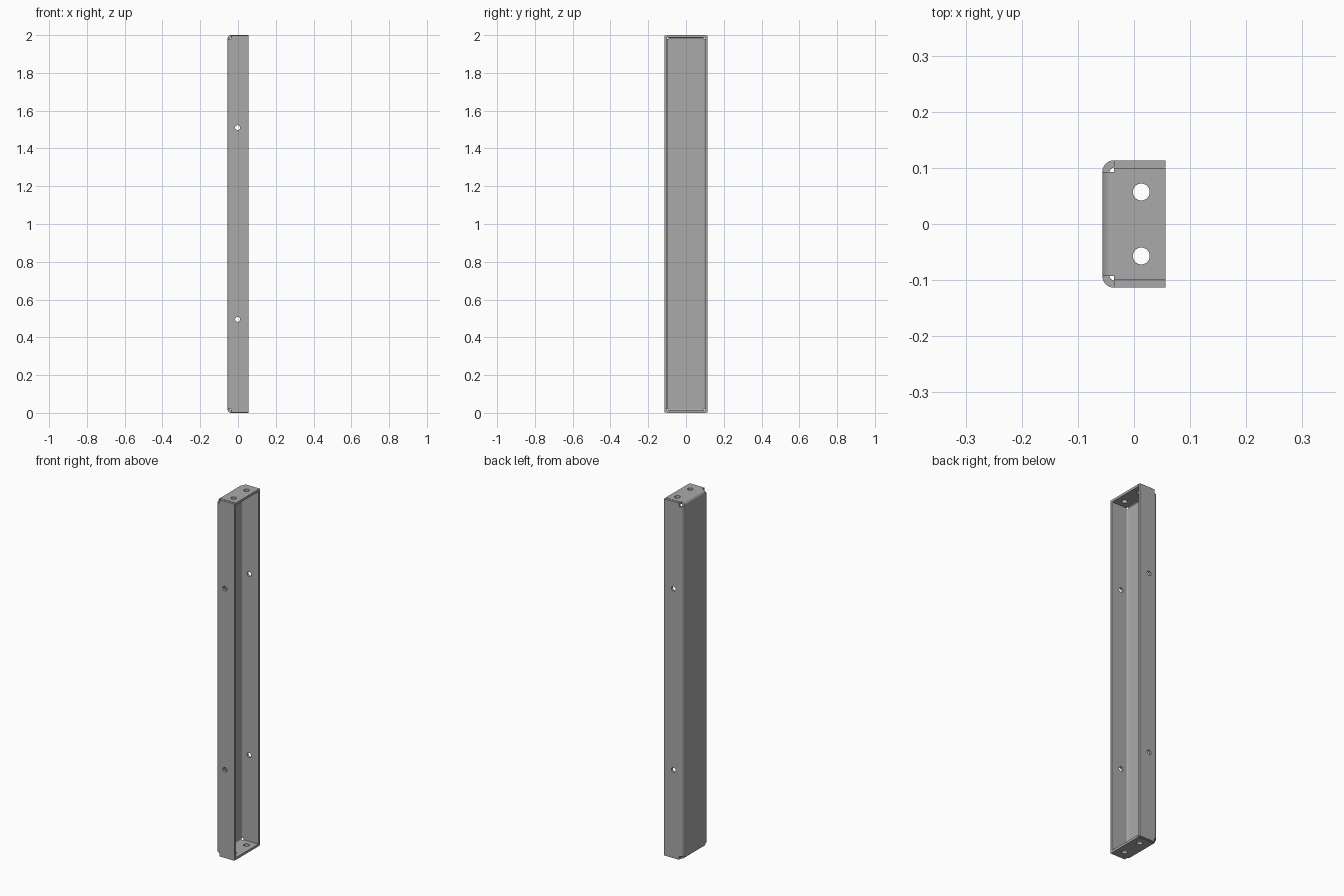
import bpy, bmesh
from math import sin, cos, pi
from mathutils import Matrix, Vector

cube = bpy.data.objects.get("Cube")
if cube:
    bpy.data.objects.remove(cube)

# Overall half sizes, sheet thickness and bend radii
HX, HY, HZ = 0.0565, 0.1135, 1.0
THICK, R_OUT = 0.013, 0.021
R_IN = R_OUT - THICK
XC = -HX + R_OUT                 # bend axis position
WY, WZ = HY - R_OUT, HZ - R_OUT  # half size of the flat web
STEPS = 8

steel = bpy.data.materials.new("grey steel")
steel.use_nodes = True
grey = (0.4, 0.4, 0.4, 1)
steel.diffuse_color = grey
steel.node_tree.nodes["Principled BSDF"].inputs["Base Color"].default_value = grey


def make_object(name, bm):
    mesh = bpy.data.meshes.new(name)
    bm.to_mesh(mesh)
    bm.free()
    obj = bpy.data.objects.new(name, mesh)
    bpy.context.collection.objects.link(obj)
    return obj


def add_face(bm, points):
    return bm.faces.new([bm.verts.new(p) for p in points])


def add_flange(bm, place, flat, bend_half, tip_half):
    """Rounded bend from the web edge, then a flat flange with shoulders."""
    arc = [(XC - R_IN * cos(a), flat + R_IN * sin(a))
           for a in (i * pi / 2 / STEPS for i in range(STEPS + 1))]
    for (x0, u0), (x1, u1) in zip(arc, arc[1:]):
        add_face(bm, [place(x0, u0, -bend_half), place(x0, u0, bend_half),
                      place(x1, u1, bend_half), place(x1, u1, -bend_half)])
    u = flat + R_IN
    add_face(bm, [place(XC, u, -bend_half), place(XC, u, bend_half),
                  place(XC, u, tip_half), place(HX, u, tip_half),
                  place(HX, u, -tip_half), place(XC, u, -tip_half)])


# Inner skin of the folded sheet: web, two side flanges, two end flanges
bm = bmesh.new()
xw = -HX + THICK
web = add_face(bm, [(xw, -WY, HZ - WZ), (xw, WY, HZ - WZ),
                    (xw, WY, HZ + WZ), (xw, -WY, HZ + WZ)])
for s in (-1, 1):
    add_flange(bm, lambda x, u, w: (x, s * u, HZ + w), WY, WZ, HZ - 0.001)
    add_flange(bm, lambda x, u, w: (x, w, HZ + s * u), WZ, WY, HY - THICK - 0.001)
bmesh.ops.remove_doubles(bm, verts=bm.verts[:], dist=1e-5)
bmesh.ops.recalc_face_normals(bm, faces=bm.faces[:])
web = min(bm.faces, key=lambda f: f.calc_center_median().x)
web.normal_update()
if web.normal.x > 0:
    bmesh.ops.reverse_faces(bm, faces=bm.faces[:])
channel = make_object("folded_channel", bm)
channel.data.materials.append(steel)

# Drills: through both side flanges, and through both end flanges
bm = bmesh.new()


def add_drill(centre, radius, depth, turn):
    bmesh.ops.create_cone(bm, cap_ends=True, segments=32, radius1=radius,
                          radius2=radius, depth=depth,
                          matrix=Matrix.Translation(Vector(centre)) @ turn)


for z in (0.495, 1.51):
    add_drill((-0.002, 0, z), 0.013, 0.4, Matrix.Rotation(pi / 2, 4, "X"))
for y in (-0.057, 0.057):
    for z in (0, 2):
        add_drill((0.013, y, z), 0.015, 0.1, Matrix.Identity(4))
drills = make_object("hole_cutter", bm)
drills.hide_render = True

# Thicken outwards, cut the holes and bake the result
solid = channel.modifiers.new("thickness", "SOLIDIFY")
solid.thickness, solid.offset, solid.use_even_offset = THICK, 1, True
cut = channel.modifiers.new("holes", "BOOLEAN")
cut.object, cut.operation, cut.solver = drills, "DIFFERENCE", "EXACT"
graph = bpy.context.evaluated_depsgraph_get()
channel.data = bpy.data.meshes.new_from_object(channel.evaluated_get(graph))
channel.modifiers.clear()
bpy.data.objects.remove(drills)

# Smooth bends, crisp edges, flat plates
bpy.ops.object.select_all(action="DESELECT")
channel.select_set(True)
bpy.context.view_layer.objects.active = channel
bpy.ops.object.shade_smooth_by_angle(angle=pi / 6)
weighted = channel.modifiers.new("flat_plates", "WEIGHTED_NORMAL")
weighted.keep_sharp = True
